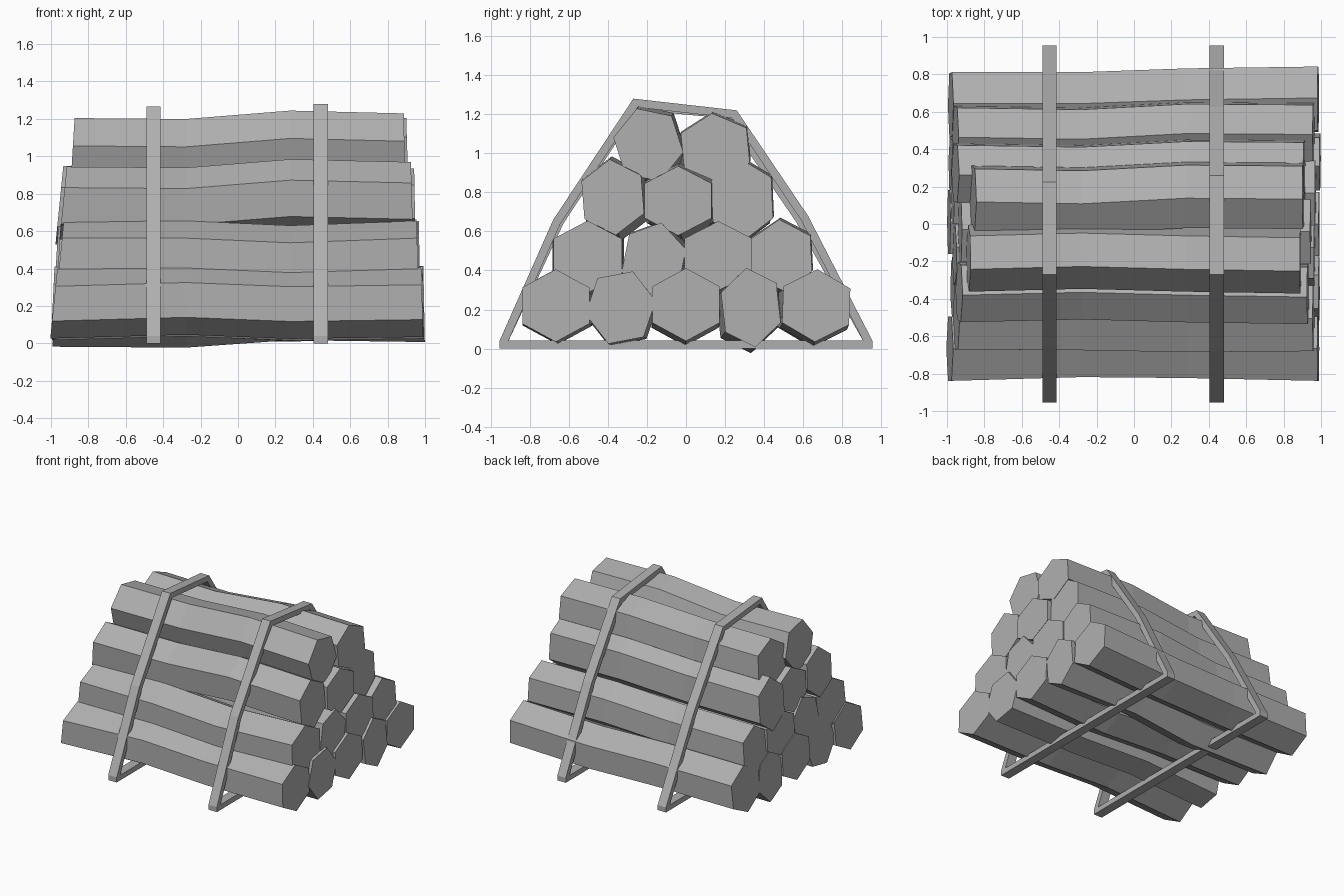
import bpy
from math import sin, cos, radians
from mathutils import Vector

# Mid grey shared by every part
grey = bpy.data.materials.new("mid_grey")
grey.diffuse_color = (0.43, 0.43, 0.43, 1)


def make_mesh(name, verts, faces):
    mesh = bpy.data.meshes.new(name)
    mesh.from_pydata(verts, [], faces)
    mesh.update()
    mesh.materials.append(grey)
    obj = bpy.data.objects.new(name, mesh)
    bpy.context.collection.objects.link(obj)
    return obj


def make_log(name, y, z, ry, rz, angle, x0, x1, bend, tilt):
    """Bent six-sided log: four hexagon rings along x, slightly slanted ends."""
    verts = []
    for i, x in enumerate((x0, -0.28, 0.28, x1)):
        dy, dz = bend[i]
        slant = tilt if i == 0 else -0.3 * tilt if i == 3 else 0
        for k in range(6):
            a = radians(angle + 60 * k)
            py, pz = ry * cos(a), rz * sin(a)
            verts.append((x + slant * pz, y + dy + py, z + dz + pz))
    faces = [tuple(range(5, -1, -1)), tuple(range(18, 24))]
    for i in range(3):
        for k in range(6):
            a, b = i * 6 + k, i * 6 + (k + 1) % 6
            faces.append((a, b, b + 6, a + 6))
    make_mesh(name, verts, faces)


def make_strap(name, x0, x1, outline, thick=0.042):
    """Closed rectangular band with mitred corners in the y-z plane."""
    pts = [Vector(p) for p in outline]
    n = len(pts)
    inner = []
    for i, p in enumerate(pts):
        d0 = (p - pts[i - 1]).normalized()
        d1 = (pts[(i + 1) % n] - p).normalized()
        n0, n1 = Vector((-d0.y, d0.x)), Vector((-d1.y, d1.x))
        inner.append(p + (n0 + n1) * (thick / (1 + n0.dot(n1))))
    rings = [(x0, pts), (x1, pts), (x1, inner), (x0, inner)]
    verts = [(x, p.x, p.y) for x, ring in rings for p in ring]
    faces = []
    for r in range(4):
        for i in range(n):
            j, s = (i + 1) % n, (r + 1) % 4
            faces.append((r * n + i, r * n + j, s * n + j, s * n + i)[::-1])
    make_mesh(name, verts, faces)


# Bends (dy, dz) at the four rings of a log
BEND_A = [(0, -0.008), (0.02, 0.012), (0.015, -0.01), (0, 0)]
BEND_B = [(0.01, 0.0), (0.005, 0.0), (-0.005, -0.025), (0, 0)]
BEND_C = [(-0.015, -0.025), (-0.025, -0.03), (0.005, 0.01), (0, 0)]
BEND_D = [(0.01, -0.025), (0.025, -0.03), (0.01, 0.015), (0, 0)]
BEND_E = [(-0.03, -0.02), (-0.03, -0.02), (-0.01, -0.025), (0, 0)]

# Logs: y, z, half width, half height, corner angle, ends, bend, end slant
logs = [
    (-0.667, 0.220, 0.198, 0.186, 30, -0.985, 0.985, BEND_A, 0.1),
    (-0.335, 0.210, 0.183, 0.197, 10, -0.97, 0.99, BEND_A, 0.06),
    (0.000, 0.225, 0.198, 0.187, 30, -0.99, 0.99, BEND_B, 0.05),
    (0.332, 0.210, 0.165, 0.205, 38, -0.98, 0.995, BEND_C, 0.06),
    (0.667, 0.220, 0.198, 0.186, 28, -0.98, 0.985, BEND_E, 0.08),
    (-0.504, 0.470, 0.203, 0.185, 30, -0.95, 0.96, BEND_B, 0.1),
    (-0.165, 0.450, 0.172, 0.200, 17, -0.96, 0.965, BEND_A, 0.06),
    (0.166, 0.475, 0.200, 0.178, 30, -0.97, 0.97, BEND_B, 0.06),
    (0.488, 0.478, 0.177, 0.183, 33, -0.955, 0.96, BEND_C, 0.1),
    (-0.375, 0.775, 0.177, 0.195, 35, -0.935, 0.93, BEND_D, 0.1),
    (-0.040, 0.757, 0.198, 0.178, 30, -0.93, 0.945, BEND_D, 0.06),
    (0.287, 0.763, 0.178, 0.210, 33, -0.955, 0.91, BEND_C, 0.1),
    (-0.193, 1.043, 0.182, 0.197, 49, -0.885, 0.89, BEND_D, 0.06),
    (0.150, 1.028, 0.195, 0.178, 35, -0.86, 0.905, BEND_C, 0.1),
]
for i, spec in enumerate(logs, 1):
    make_log(f"log_{i:02d}", *spec)

# Binding straps, outlines counter-clockwise seen from +x
make_strap("strap_left", -0.49, -0.415,
           [(-0.955, 0), (0.955, 0), (0.955, 0.04), (0.60, 0.67),
            (0.225, 1.22), (-0.27, 1.265), (-0.665, 0.66), (-0.955, 0.04)])
make_strap("strap_right", 0.405, 0.48,
           [(-0.955, 0), (0.955, 0), (0.955, 0.04), (0.625, 0.68),
            (0.26, 1.22), (-0.27, 1.28), (-0.68, 0.66), (-0.955, 0.04)])
